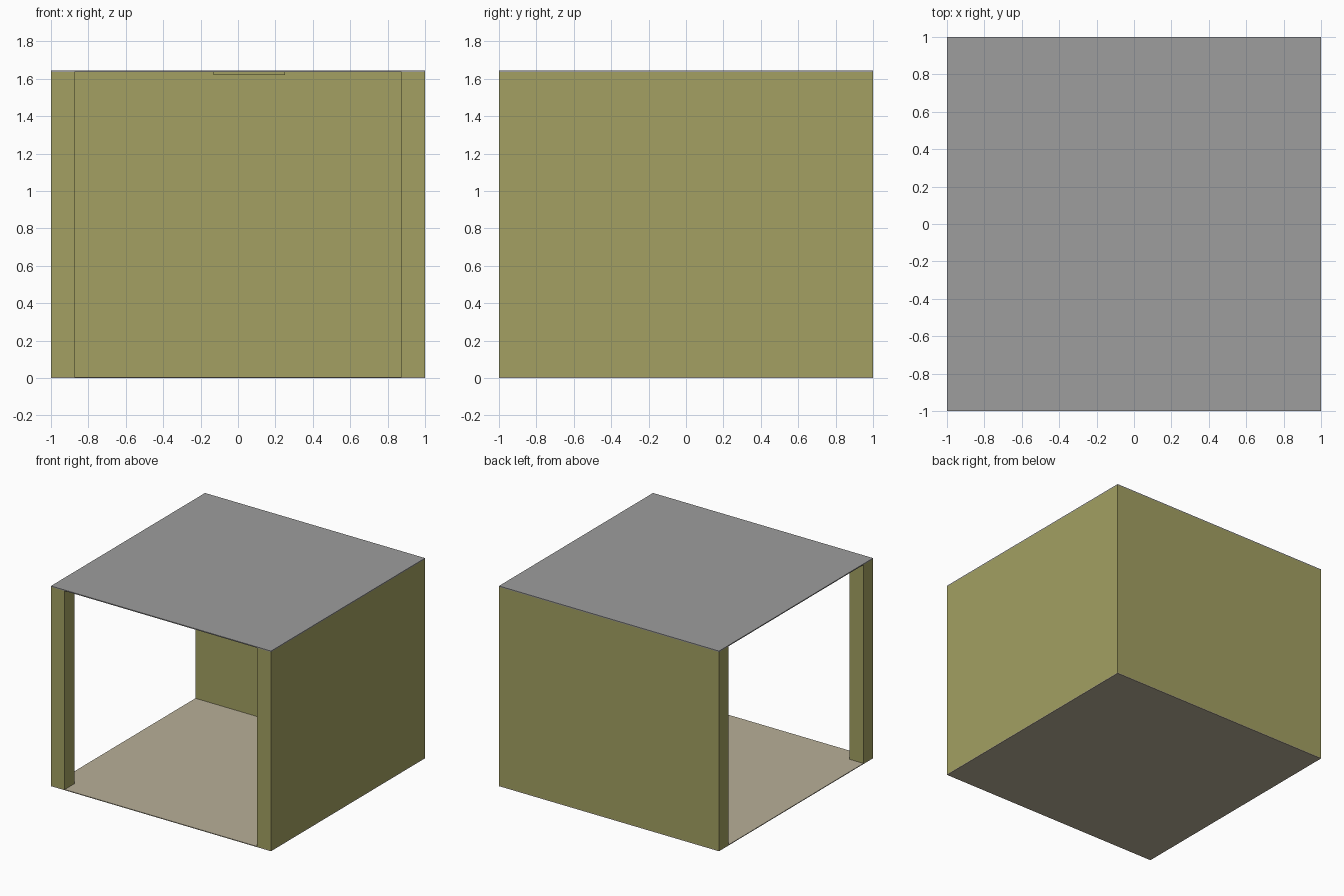
import bpy

if "Cube" in bpy.data.objects:
    bpy.data.objects.remove(bpy.data.objects["Cube"])

def material(name, rgb):
    m = bpy.data.materials.new(name)
    m.diffuse_color = (*rgb, 1)
    m.use_nodes = True
    m.node_tree.nodes["Principled BSDF"].inputs["Base Color"].default_value = m.diffuse_color
    return m

olive = material("olive wall", (0.366, 0.352, 0.122))
grey = material("grey roof", (0.337, 0.337, 0.337))
beige = material("beige floor", (0.479, 0.429, 0.314))

def box(name, lo, hi, mat):
    """Axis-aligned box between two corners."""
    bpy.ops.mesh.primitive_cube_add(size=1, location=[(a + b) / 2 for a, b in zip(lo, hi)])
    ob = bpy.context.object
    ob.name = name
    ob.scale = [b - a for a, b in zip(lo, hi)]
    bpy.ops.object.transform_apply(location=False, rotation=False, scale=True)
    ob.data.materials.append(mat)
    return ob

T = 0.125                # wall thickness
FLOOR, CEIL, TOP = 0.006, 1.637, 1.645

# Thin floor and roof slabs
box("floor", (-1, -1, 0), (1, 1, FLOOR), beige)
box("roof", (-1, -1, CEIL), (1, 1, TOP), grey)

# Solid back and right walls, one corner post; front and left stay open
box("back_wall", (-1, 1 - T, FLOOR), (1, 1, CEIL), olive)
box("right_wall", (1 - T, -1, FLOOR), (1, 1 - T, CEIL), olive)
box("corner_post", (-1, -1, FLOOR), (-1 + T, -1 + T, CEIL), olive)

# Small plate under the ceiling
box("ceiling_plate", (-0.13, -0.19, 1.62), (0.25, 0.19, CEIL), olive)
